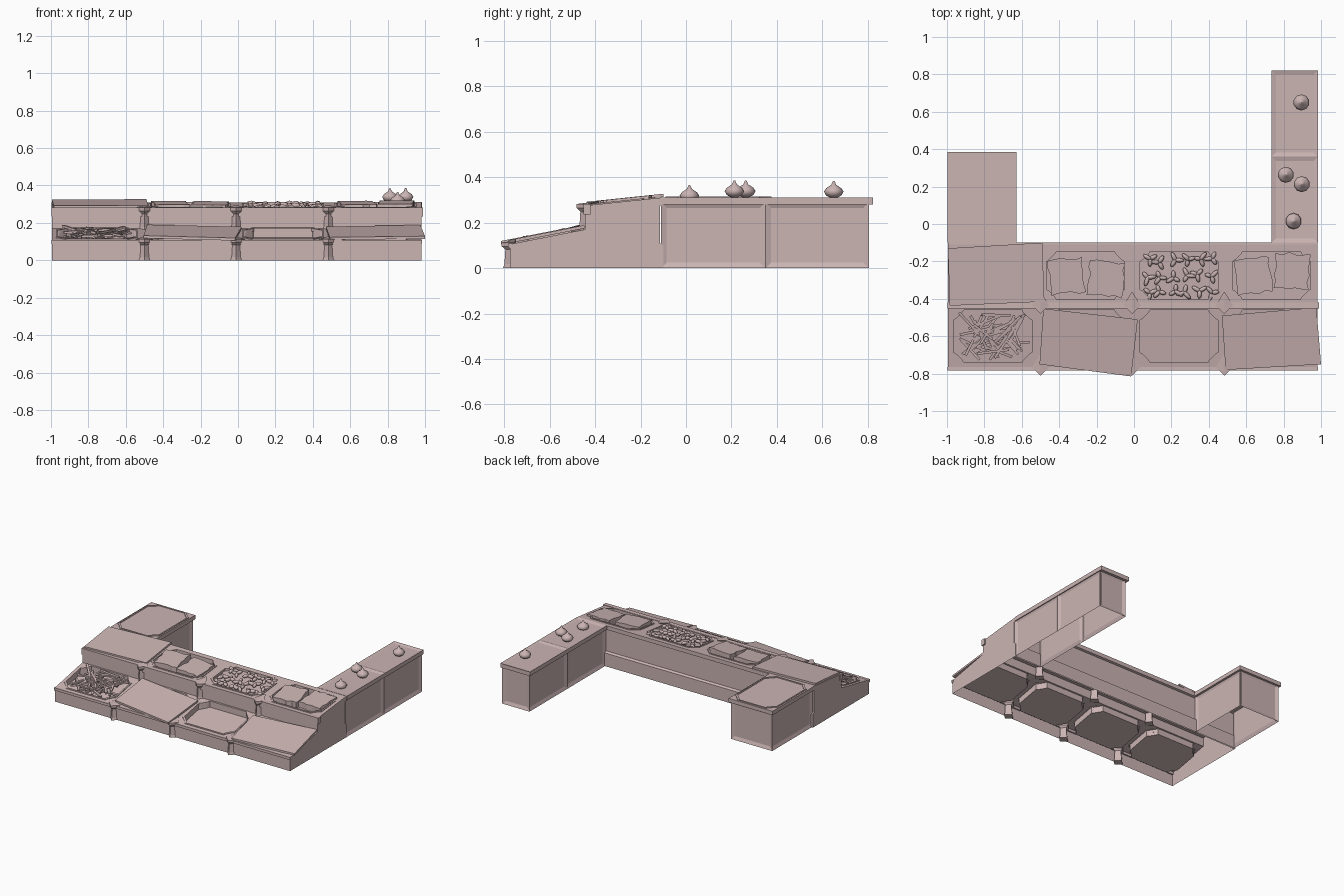
import bpy, bmesh, math, random
from mathutils import Matrix, Vector

random.seed(4)
if "Cube" in bpy.data.objects:
    bpy.data.objects.remove(bpy.data.objects["Cube"])

clay = bpy.data.materials.new("dusty_pink")
clay.use_nodes = True
PINK = (0.60, 0.46, 0.455, 1)
clay.diffuse_color = PINK
clay.node_tree.nodes["Principled BSDF"].inputs["Base Color"].default_value = PINK


def finish(name, bm, matrix=Matrix(), smooth=False):
    bm.transform(matrix)
    bmesh.ops.recalc_face_normals(bm, faces=bm.faces)
    mesh = bpy.data.meshes.new(name)
    bm.to_mesh(mesh)
    bm.free()
    mesh.materials.append(clay)
    if smooth:
        mesh.shade_smooth()
    ob = bpy.data.objects.new(name, mesh)
    bpy.context.collection.objects.link(ob)
    return ob


def add_loft(bm, loops, caps=True):
    rings = [[bm.verts.new(p) for p in loop] for loop in loops]
    n = len(rings[0])
    for a, b in zip(rings, rings[1:]):
        for i in range(n):
            j = (i + 1) % n
            bm.faces.new((a[i], a[j], b[j], b[i]))
    if caps:
        bm.faces.new(rings[0])
        bm.faces.new(rings[-1])


def loft(name, loops, matrix=Matrix(), caps=True, smooth=False):
    bm = bmesh.new()
    add_loft(bm, loops, caps)
    return finish(name, bm, matrix, smooth)


def level(pts, z):
    return [(x, y, z) for x, y in pts]


def prism(name, pts, z0, z1, matrix=Matrix()):
    return loft(name, [level(pts, z0), level(pts, z1)], matrix)


def rect(x0, x1, y0, y1):
    return [(x0, y0), (x1, y0), (x1, y1), (x0, y1)]


def box(name, x0, x1, y0, y1, z0, z1):
    return prism(name, rect(x0, x1, y0, y1), z0, z1)


def ring(r, z, n, y=0):
    return [(r * math.sin(math.tau * i / n), y + r * math.cos(math.tau * i / n), z) for i in range(n)]


def notched(cx, cy, w, h):
    # rectangle with stepped, cut corners
    quarter = [(w, h - .055), (w - .014, h - .047), (w - .047, h - .014), (w - .055, h)]
    pts = []
    for sx, sy in ((1, 1), (-1, 1), (-1, -1), (1, -1)):
        q = [(cx + sx * a, cy + sy * b) for a, b in quarter]
        pts += q if sx * sy > 0 else q[::-1]
    return pts


def rim(name, cx, cy, w, h, matrix):
    out, inn = notched(cx, cy, w + .006, h + .006), notched(cx, cy, w - .004, h - .004)
    loft(name, [level(out, -.002), level(out, .005), level(inn, .005), level(inn, -.012)], matrix, False)


def slope(y0, z0, s):
    # sheared frame whose xy plane lies on a sloping deck
    m = Matrix()
    m[2][1], m[2][3] = s, z0 - s * y0
    return m


LOWER = slope(-.775, .105, .197)
UPPER = slope(-.445, .275, .1045)
BAYS = (-.755, -.26, .24, .735)

# Stepped display body, hollow and open underneath
profile = [(-.775, 0), (-.775, .105), (-.445, .17), (-.445, .275), (-.11, .31), (-.1, .31),
           (-.1, .28), (-.115, .275), (-.115, .11), (-.1, .1), (-.1, 0)]
body = loft("stepped_body", [[(x, y, z) for y, z in profile] for x in (-.995, .98)])
cut = bmesh.new()
for deck, cy, h, depth in ((LOWER, -.6, .145, .045), (UPPER, -.275, .133, .03)):
    for cx in BAYS:
        pts = notched(cx, cy, .213, h)
        add_loft(cut, [[deck @ Vector(p) for p in level(pts, z)] for z in (-depth, .03)])
        rim("tray_rim", cx, cy, .213, h, deck)
cutter = finish("tray_cutter", cut)
cutter.hide_render = True
mod = body.modifiers.new("trays", 'BOOLEAN')
mod.object, mod.operation, mod.solver = cutter, 'DIFFERENCE', 'EXACT'
bpy.context.view_layer.objects.active = body
bpy.ops.object.modifier_apply(modifier=mod.name)
bpy.data.objects.remove(cutter)
bm = bmesh.new()
bm.from_mesh(body.data)
floor = [f for f in bm.faces if f.normal.z < -.9 and f.calc_center_median().z < .002]
bmesh.ops.delete(bm, geom=floor, context='FACES')
bm.to_mesh(body.data)
bm.free()

# Front trims
box("lower_trim", -.998, .983, -.783, -.765, .088, .108)
box("upper_trim", -.998, .99, -.452, -.42, .235, .281)

# Diamond posts between the bays
for x in (-.5, -.01, .483):
    for y, z, h in ((-.765, 0, .113), (-.435, .16, .122)):
        rings = [ring(r, f * h, 4) for r, f in ((.04, 0), (.034, .15), (.03, .72), (.046, .85), (.046, 1))]
        rings.append(ring(.003, h + .014, 4, .07))
        loft("corner_post", rings, Matrix.Translation((x, y, z)))


# Side counters with recessed panels
def panelled(name, x0, x1, y0, y1, z0, z1, split, keep, thick, depth):
    bm = bmesh.new()
    add_loft(bm, [level(rect(x0, x1, y0, y1), z) for z in (z0, z1)])
    bmesh.ops.recalc_face_normals(bm, faces=bm.faces)
    if split:
        bmesh.ops.bisect_plane(bm, geom=bm.verts[:] + bm.edges[:] + bm.faces[:],
                               plane_co=(0, split, 0), plane_no=(0, 1, 0))
    bm.normal_update()
    picked = [f for f in bm.faces if keep(f.normal)]
    bmesh.ops.inset_individual(bm, faces=picked, thickness=thick, depth=-depth)
    bm.normal_update()
    if z0 == 0:
        under = [f for f in bm.faces if f.normal.z < -.9 and f.calc_center_median().z < .002]
        bmesh.ops.delete(bm, geom=under, context='FACES')
    return finish(name, bm)


def sides(n):
    return abs(n.x) > .9 or n.y > .9


panelled("left_counter", -.985, -.64, -.11, .373, 0, .29, None, sides, .035, .01)
panelled("right_counter", .75, .98, -.11, .805, 0, .29, .35, sides, .035, .01)
panelled("right_counter_top", .735, .983, -.1, .822, .28, .311, .36, lambda n: n.z > .9, .033, .007)
box("left_counter_top", -.997, -.628, -.1, .386, .28, .31)
rim("left_counter_rim", -.812, .143, .168, .228, Matrix.Translation((0, 0, .31)))

# Loose lids lying over some trays
for deck, off, corners in (
        (UPPER, .002, [(-.985, -.437), (-.48, -.415), (-.49, -.1), (-.995, -.13)]),
        (LOWER, .008, [(-.505, -.75), (-.015, -.815), (.02, -.51), (-.485, -.452)]),
        (LOWER, .005, [(.49, -.78), (1, -.75), (.975, -.446), (.47, -.49)])):
    prism("tray_lid", corners, off, off + .014, deck)

# Ragged slabs in two upper trays
for cx, cy, turn in ((-.36, -.28, .12), (-.15, -.295, -.1), (.637, -.28, .12), (.845, -.253, -.05)):
    pts = []
    for k in range(4):
        for i in range(5):
            t = -.094 + .188 * i / 5
            d = .094 + (random.uniform(-.012, .008) if i else 0)
            a = turn + k * math.pi / 2
            pts.append((cx + d * math.cos(a) - t * math.sin(a), cy + d * math.sin(a) + t * math.cos(a)))
    prism("ragged_slab", pts, -.03, .015, UPPER)

# Knobbly roots in the third upper tray
bm = bmesh.new()
for i in range(6):
    for j in range(3):
        cx = .075 + i * .068 + random.uniform(-.012, .012)
        cy = -.36 + j * .083 + random.uniform(-.012, .012)
        start = random.uniform(0, math.tau)
        for k in range(3):
            m = (UPPER @ Matrix.Translation((cx, cy, random.uniform(-.006, .003)))
                 @ Matrix.Rotation(start + k * 2.1, 4, 'Z') @ Matrix.Translation((.018, 0, 0))
                 @ Matrix.Diagonal((random.uniform(.02, .03), .012, .013, 1)))
            bmesh.ops.create_icosphere(bm, subdivisions=2, radius=1, matrix=m)
for bedding in (bm,):
    finish("knobbly_roots", bedding, smooth=True)
prism("root_bed", notched(.24, -.275, .211, .131), -.03, -.014, UPPER)

# Tumbled sticks in the first lower tray
bm = bmesh.new()
for i in range(42):
    length = random.uniform(.09, .2)
    a = random.uniform(-1.2, 1.2)
    rx = max(0, .2 - abs(math.cos(a)) * length / 2)
    ry = max(0, .13 - abs(math.sin(a)) * length / 2)
    m = (LOWER @ Matrix.Translation((-.755 + random.uniform(-rx, rx), -.6 + random.uniform(-ry, ry),
                                     random.uniform(-.025, .014)))
         @ Matrix.Rotation(a, 4, 'Z') @ Matrix.Rotation(random.uniform(-.08, .08), 4, 'Y')
         @ Matrix.Diagonal((length, .014, .012, 1)))
    bmesh.ops.create_cube(bm, size=1, matrix=m)
finish("stick_pile", bm)

# Pointed bulbs on the right counter
bulb = ((.012, 0), (.034, .012), (.043, .029), (.033, .044), (.011, .058), (.003, .076))
for x, y, z in ((.895, .65, .308), (.812, .263, .31), (.897, .213, .31), (.853, .015, .29)):
    loft("pointed_bulb", [ring(r, h, 10) for r, h in bulb], Matrix.Translation((x, y, z)), smooth=True)
